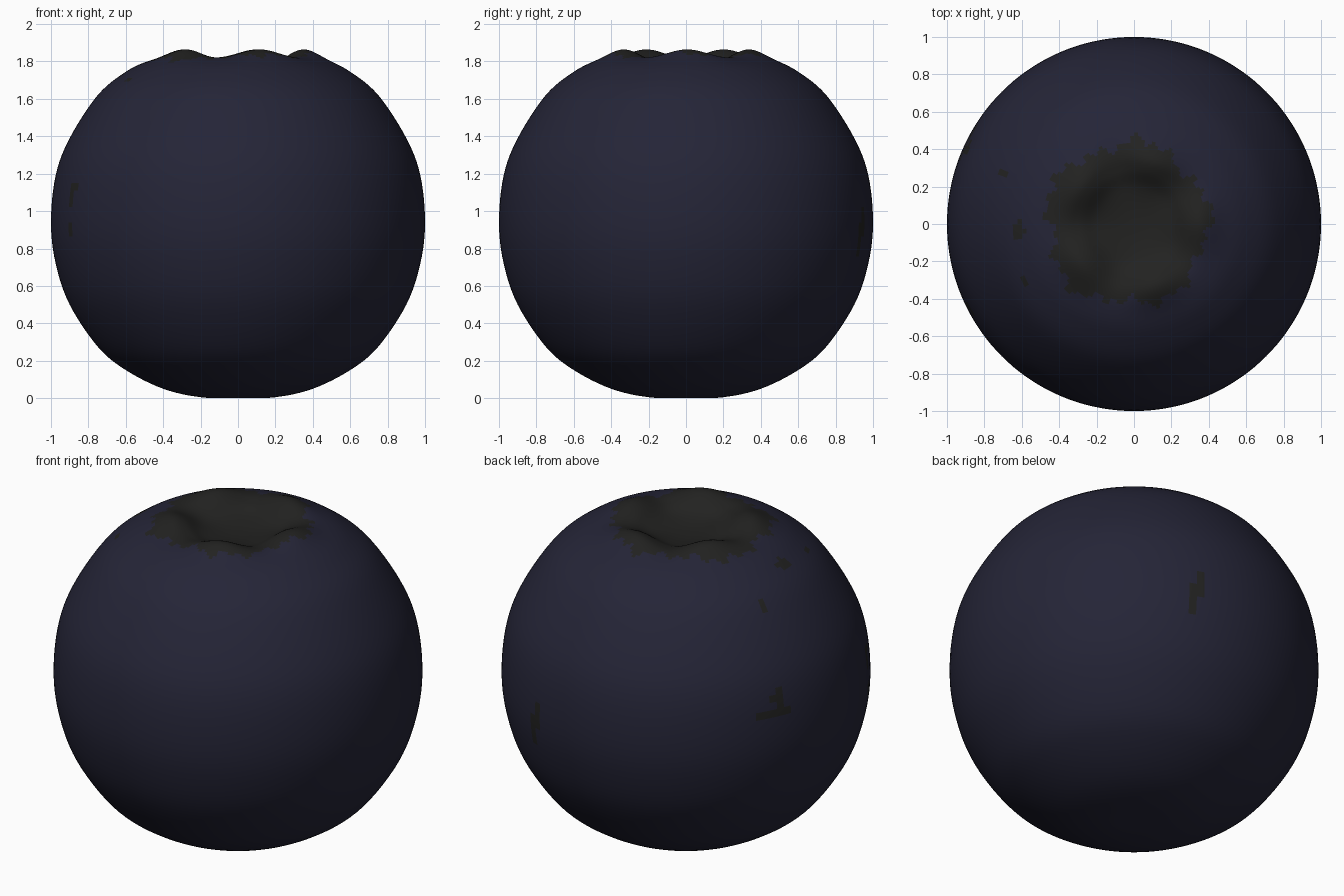
import bpy, bmesh, math
from mathutils import Vector

if "Cube" in bpy.data.objects:
    bpy.data.objects.remove(bpy.data.objects["Cube"])

SEG = 144   # sides around the fruit
SUB = 6     # smooth steps between profile points


def material(name, rgb):
    m = bpy.data.materials.new(name)
    m.diffuse_color = (*rgb, 1.0)
    m.use_nodes = True
    m.node_tree.nodes["Principled BSDF"].inputs["Base Color"].default_value = m.diffuse_color
    return m


# Half profile (radius, height), bottom pole to the sunken crown
PROFILE = [(0.0, 0.0), (0.20, 0.005), (0.40, 0.05), (0.60, 0.15), (0.75, 0.275),
           (0.90, 0.50), (0.975, 0.72), (1.0, 0.94), (0.975, 1.19), (0.90, 1.39),
           (0.75, 1.62), (0.60, 1.745), (0.47, 1.81), (0.37, 1.842), (0.29, 1.828),
           (0.20, 1.785), (0.10, 1.765), (0.0, 1.76)]


def smooth_profile(pts):
    """Catmull-Rom curve through the profile points."""
    p = [Vector(q) for q in pts]
    p = [Vector((-p[1].x, p[1].y))] + p + [Vector((-p[-2].x, p[-2].y))]
    out = []
    for i in range(1, len(p) - 2):
        a, b, c, d = p[i - 1:i + 3]
        for k in range(SUB):
            t = k / SUB
            out.append(0.5 * (2 * b + (c - a) * t + (2 * a - 5 * b + 4 * c - d) * t * t
                              + (3 * b - a - 3 * c + d) * t ** 3))
    return out[1:]


def crown_wave(r, z, a):
    """Five soft lobes around the rim of the crown."""
    if z < 1.5:
        return 0.0
    fade = math.exp(-((r - 0.34) / 0.11) ** 2)
    return -0.022 * fade * math.cos(5 * (a + math.radians(107)))


# Dry blemishes: azimuth (degrees), height, half width, half height, slant
SPOTS = [(207, 1.12, 0.035, 0.10, 0.2), (207, 0.91, 0.03, 0.06, 0.0),
         (153, 1.08, 0.13, 0.035, -0.1), (156, 1.15, 0.05, 0.12, -0.2),
         (69, 0.86, 0.045, 0.18, 0.25),
         (183, 1.73, 0.06, 0.03, 0), (159, 1.62, 0.025, 0.02, 0),
         (207, 1.70, 0.025, 0.015, 0)]


def is_dry(c):
    """Rule for the brown-black skin: ragged crown patch plus blemishes."""
    r, a = math.hypot(c.x, c.y), math.atan2(c.y, c.x)
    if c.z > 1.5:
        edge = (0.43 - 0.035 * math.cos(a) + 0.025 * math.sin(5 * a + 0.8)
                + 0.018 * math.sin(13 * a) + 0.018 * math.sin(29 * a + 1))
        if r < edge:
            return True
    for deg, z, w, h, slant in SPOTS:
        da = (a - math.radians(deg) + math.pi) % (2 * math.pi) - math.pi
        dz = c.z - z
        u = da * r - slant * dz
        if abs(u) / w + abs(dz) / h < 1:
            return True
    return False


# Berry body: revolved profile with lobed crown
bm = bmesh.new()
rings = []
for p in smooth_profile(PROFILE):
    ring = []
    for s in range(SEG):
        a = 2 * math.pi * s / SEG
        ring.append(bm.verts.new((p.x * math.cos(a), p.x * math.sin(a),
                                  max(0.0, p.y) + crown_wave(p.x, p.y, a))))
    rings.append(ring)
bottom = bm.verts.new((0, 0, PROFILE[0][1]))
top = bm.verts.new((0, 0, PROFILE[-1][1]))
for s in range(SEG):
    n = (s + 1) % SEG
    for lo, hi in zip(rings, rings[1:]):
        bm.faces.new((lo[s], lo[n], hi[n], hi[s]))
    bm.faces.new((bottom, rings[0][n], rings[0][s]))
    bm.faces.new((top, rings[-1][s], rings[-1][n]))
for f in bm.faces:
    f.smooth = True
    f.material_index = int(is_dry(f.calc_center_median()))

mesh = bpy.data.meshes.new("berry")
bm.to_mesh(mesh)
bm.free()
mesh.materials.append(material("dark blue skin", (0.018, 0.018, 0.038)))
mesh.materials.append(material("dry black crown", (0.016, 0.016, 0.015)))
berry = bpy.data.objects.new("berry", mesh)
bpy.context.collection.objects.link(berry)
